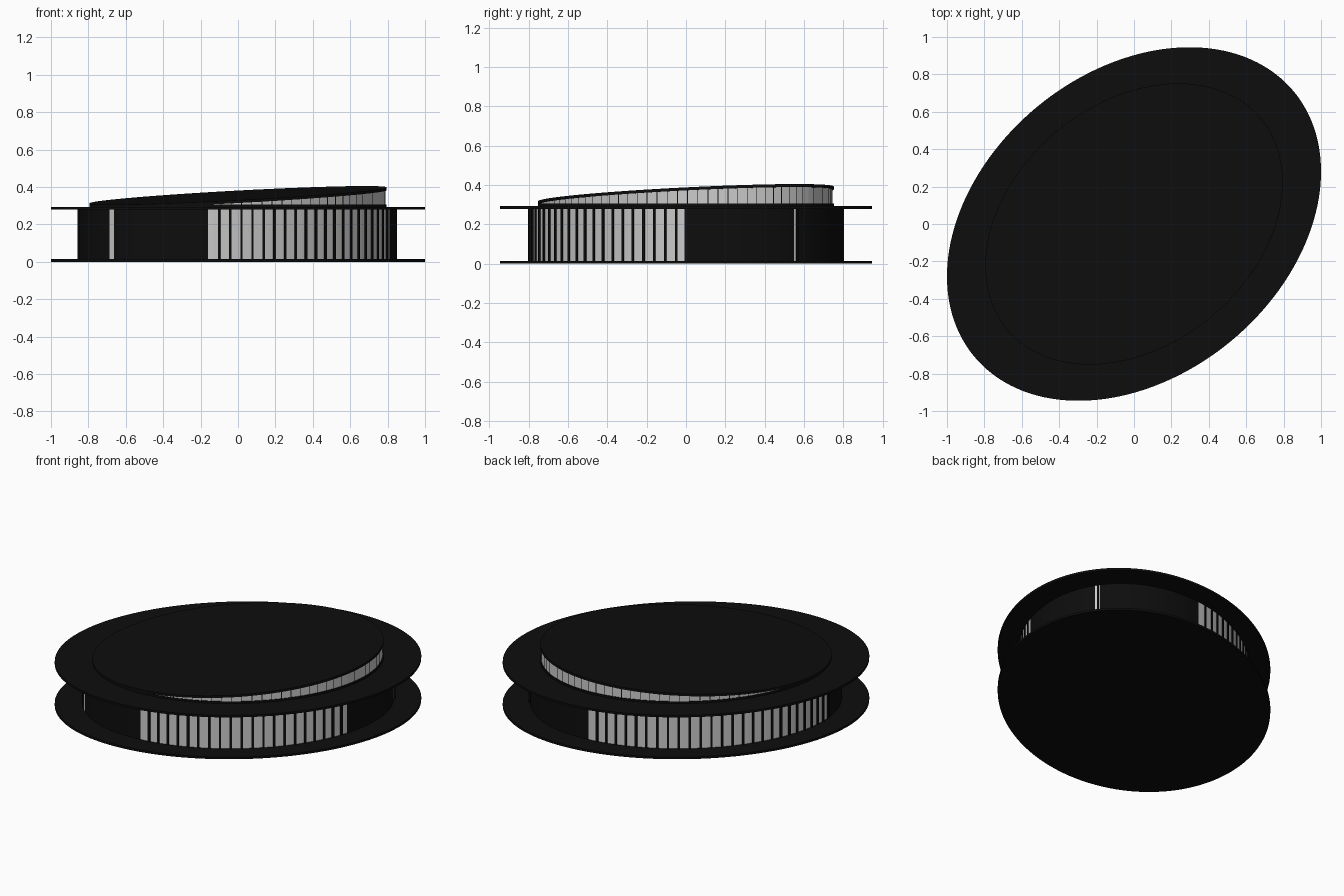
import bpy, bmesh
from math import sin, cos, radians

if "Cube" in bpy.data.objects:
    bpy.data.objects.remove(bpy.data.objects["Cube"])

A, B, TH = 1.11, 0.813, radians(39.6)   # main ellipse and its turn


def pt(t, k, z):
    """Point on the ellipse scaled by k at parameter t (degrees)."""
    s, d = k * A * cos(radians(t)), k * B * sin(radians(t))
    return (s * cos(TH) - d * sin(TH), s * sin(TH) + d * cos(TH), z)


def material(name, v):
    m = bpy.data.materials.new(name)
    m.diffuse_color = (v, v, v, 1)
    m.use_nodes = True
    m.node_tree.nodes["Principled BSDF"].inputs["Base Color"].default_value = m.diffuse_color
    return m


black = material("black", 0.004)
grey = material("light_panel", 0.6)


def finish(name, bm, mats):
    bmesh.ops.recalc_face_normals(bm, faces=bm.faces[:])
    me = bpy.data.meshes.new(name)
    bm.to_mesh(me)
    bm.free()
    for m in mats:
        me.materials.append(m)
    ob = bpy.data.objects.new(name, me)
    bpy.context.collection.objects.link(ob)
    return ob


def drum(name, k, z0, z1, angles, mats, caps=True, is_light=None):
    """Elliptical drum; z1 may be a function of the angle."""
    bm = bmesh.new()
    f0 = z0 if callable(z0) else (lambda t: z0)
    f1 = z1 if callable(z1) else (lambda t: z1)
    lo = [bm.verts.new(pt(t, k, f0(t))) for t in angles]
    hi = [bm.verts.new(pt(t, k, f1(t))) for t in angles]
    n = len(angles)
    for i in range(n):
        j = (i + 1) % n
        f = bm.faces.new((lo[i], lo[j], hi[j], hi[i]))
        if is_light:
            end = angles[j] if j else 360 + angles[0]
            f.material_index = int(is_light((angles[i] + end) / 2, i))
    if caps:
        bm.faces.new(lo[::-1])
        bm.faces.new(hi)
    return finish(name, bm, mats)


ring = [i * 2.5 for i in range(144)]

# Floor and overhanging deck
drum("floor_slab", 1, 0, 0.014, ring, [black])
drum("deck_slab", 1, 0.279, 0.293, ring, [black])


# Lower wall: two long runs of light panels and two single panels
def lit(t):
    return 48 < t < 153 or 228 < t < 311 or 185 < t < 187.5 or 354.5 < t < 357


edges = sorted(set(ring) | {48, 153, 228, 311, 354.5, 357})
drum("lower_wall", 0.85, 0.01, 0.282, edges, [black, grey],
     is_light=lambda t, i: lit(t))

# Mullions between the lower panels
bm = bmesh.new()
for i in range(90):
    t = i * 4
    if not lit(t) or 180 < t < 200:
        continue
    corners = [(t - 0.4, 0.847), (t + 0.4, 0.847), (t + 0.4, 0.858), (t - 0.4, 0.858)]
    lo = [bm.verts.new(pt(a, k, 0.012)) for a, k in corners]
    hi = [bm.verts.new(pt(a, k, 0.281)) for a, k in corners]
    bm.faces.new(lo[::-1])
    bm.faces.new(hi)
    for a in range(4):
        b = (a + 1) % 4
        bm.faces.new((lo[a], lo[b], hi[b], hi[a]))
finish("lower_mullions", bm, [black])


# Sloping roof heights
def roof_top(t):
    return 0.355 + 0.05 * cos(radians(t))


def roof_under(t):
    return roof_top(t) - 0.015


# Upper storey: base plate, wedge-shaped wall with thin joints, tilted roof
drum("upper_base_plate", 0.795, 0.29, 0.306, ring, [black])
joints = [a for i in range(90) for a in (i * 4, i * 4 + 0.3)]
drum("upper_wall", 0.789, 0.292, lambda t: max(0.293, roof_under(t) + 0.002),
     joints, [black, grey], caps=False, is_light=lambda t, i: i % 2 == 1)
drum("tilted_roof", 0.795, roof_under, roof_top, ring, [black])
